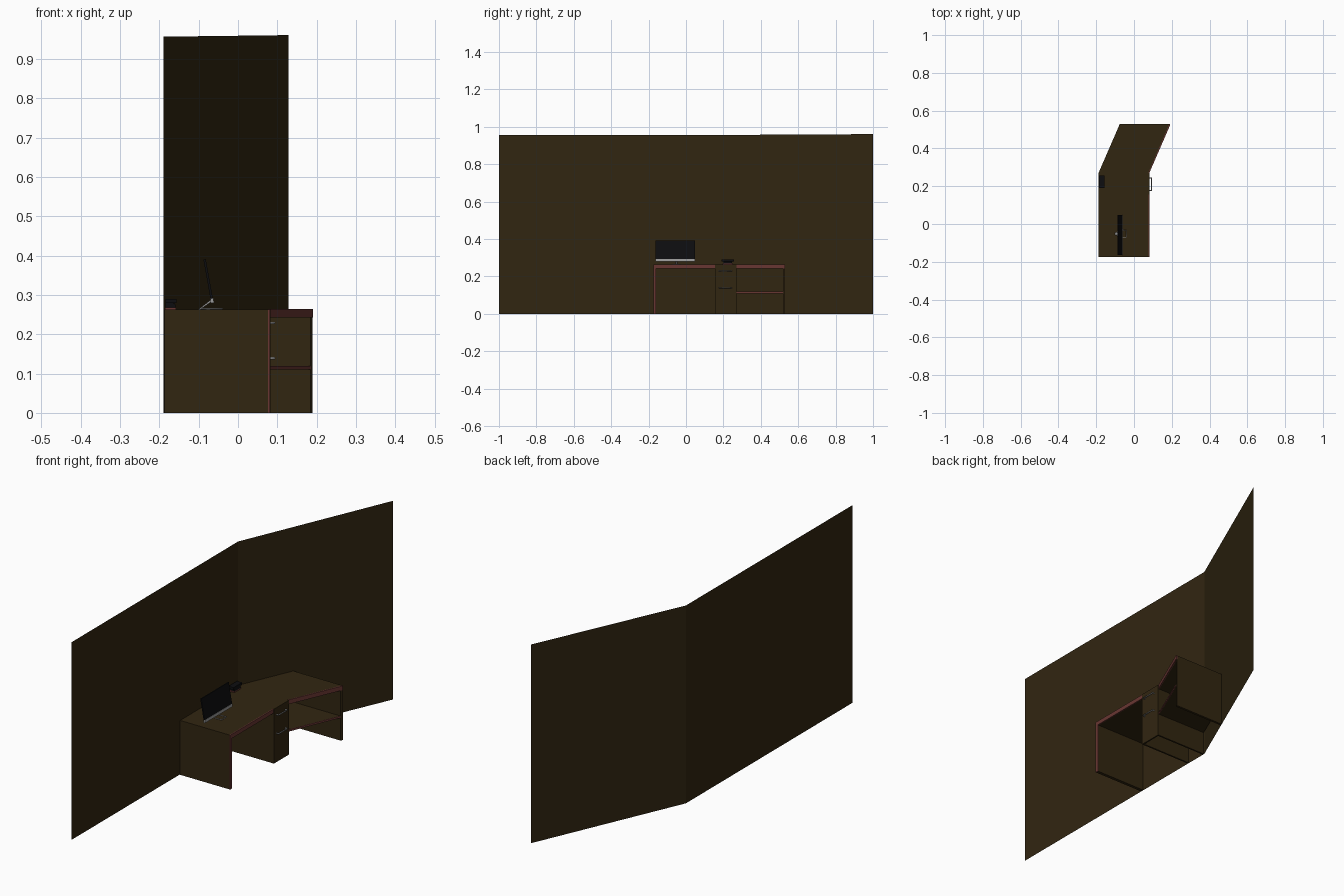
import bpy, bmesh
from mathutils import Vector

if "Cube" in bpy.data.objects:
    bpy.data.objects.remove(bpy.data.objects["Cube"])


def material(name, rgb):
    m = bpy.data.materials.new(name)
    m.diffuse_color = (*rgb, 1)
    m.use_nodes = True
    m.node_tree.nodes["Principled BSDF"].inputs["Base Color"].default_value = m.diffuse_color
    return m


BROWN = material("dark brown wood", (0.031, 0.019, 0.0055))
RED = material("red brown edging", (0.140, 0.037, 0.032))
BLACK = material("near black plastic", (0.004, 0.0042, 0.005))
GREY = material("grey metal", (0.33, 0.33, 0.33))


def finish(name, bm, mat):
    bmesh.ops.recalc_face_normals(bm, faces=bm.faces)
    me = bpy.data.meshes.new(name)
    bm.to_mesh(me)
    bm.free()
    me.materials.append(mat)
    ob = bpy.data.objects.new(name, me)
    bpy.context.collection.objects.link(ob)
    return ob


def extrude(name, pts, vec, mat):
    """Extrude a closed 3D outline along a vector."""
    bm = bmesh.new()
    f = bm.faces.new([bm.verts.new(p) for p in pts])
    r = bmesh.ops.extrude_face_region(bm, geom=[f])
    verts = [v for v in r["geom"] if isinstance(v, bmesh.types.BMVert)]
    bmesh.ops.translate(bm, vec=Vector(vec), verts=verts)
    return finish(name, bm, mat)


def slab(name, pts, z0, z1, mat):
    return extrude(name, [(x, y, z0) for x, y in pts], (0, 0, z1 - z0), mat)


def box(name, x0, x1, y0, y1, z0, z1, mat):
    return slab(name, [(x0, y0), (x1, y0), (x1, y1), (x0, y1)], z0, z1, mat)


def side_profile(name, xz, y0, y1, mat):
    return extrude(name, [(x, y0, z) for x, z in xz], (0, y1 - y0, 0), mat)


def wire(name, pts, r, mat, cyclic=False):
    cu = bpy.data.curves.new(name, 'CURVE')
    cu.dimensions = '3D'
    cu.bevel_depth = r
    cu.bevel_resolution = 1
    cu.use_fill_caps = True
    s = cu.splines.new('POLY')
    s.points.add(len(pts) - 1)
    for p, c in zip(s.points, pts):
        p.co = (*c, 1)
    s.use_cyclic_u = cyclic
    cu.materials.append(mat)
    ob = bpy.data.objects.new(name, cu)
    bpy.context.collection.objects.link(ob)


# two thin walls meeting at a wide corner
bm = bmesh.new()
line = [(-0.19, -1, 0.956), (-0.19, 0.272, 0.957), (0.129, 1, 0.961)]
low = [bm.verts.new((x, y, 0)) for x, y, h in line]
top = [bm.verts.new(p) for p in line]
for i in range(2):
    bm.faces.new((low[i], low[i + 1], top[i + 1], top[i]))
finish("wall", bm, BROWN)

# bent desk top
TOP, UNDER = 0.263, 0.243
slab("desk_top", [(-0.187, -0.175), (0.076, -0.175), (0.076, 0.27), (0.187, 0.53),
                  (-0.075, 0.53), (-0.187, 0.272)], UNDER, TOP, BROWN)

# red edging along the front of the desk top
box("front_edging", 0.076, 0.081, -0.175, 0.155, UNDER, TOP, RED)
slab("angled_edging", [(0.076, 0.27), (0.081, 0.27), (0.191, 0.523), (0.191, 0.53), (0.187, 0.53)],
     UNDER, TOP + 0.001, RED)

# end panels
box("left_end_panel", -0.187, 0.076, -0.175, -0.16, 0, UNDER, BROWN)
box("left_end_edging", 0.076, 0.081, -0.175, -0.16, 0, UNDER, RED)
slab("right_end_panel", [(-0.08, 0.519), (0.185, 0.519), (0.19, 0.53), (-0.075, 0.53)],
     0, UNDER, BROWN)

# drawer cabinet, open underneath
for name, y0 in (("left", 0.156), ("right", 0.262)):
    box("cabinet_%s_side" % name, -0.187, 0.076, y0, y0 + 0.008, 0, UNDER, BROWN)
box("drawer_front", 0.076, 0.083, 0.156, 0.27, 0, TOP, BROWN)

# drawer handles
for i, z in enumerate((0.229, 0.139)):
    wire("drawer_handle_%d" % (i + 1),
         [(0.082, 0.177, z), (0.093, 0.177, z), (0.093, 0.243, z), (0.082, 0.243, z)],
         0.003, GREY)

# shelf under the angled part
slab("shelf", [(0.076, 0.27), (0.182, 0.519), (-0.08, 0.519), (-0.186, 0.272)],
     0.11, 0.119, BROWN)
slab("shelf_edging", [(0.076, 0.27), (0.08, 0.27), (0.186, 0.519), (0.182, 0.519)],
     0.11, 0.119, RED)

# tilted monitor
side_profile("monitor_screen", [(-0.070, 0.29), (-0.064, 0.291), (-0.082, 0.391), (-0.088, 0.39)],
             -0.163, 0.047, BLACK)
side_profile("monitor_lower_bezel",
             [(-0.069, 0.279), (-0.061, 0.280), (-0.063, 0.293), (-0.071, 0.292)],
             -0.163, 0.047, GREY)

# wire monitor stand
wire("monitor_stand_base", [(-0.04, -0.07, 0.265), (-0.04, -0.032, 0.265), (-0.08, -0.032, 0.265),
                            (-0.097, -0.051, 0.265), (-0.08, -0.07, 0.265)], 0.002, GREY, True)
side_profile("monitor_stand_arm",
             [(-0.101, 0.263), (-0.096, 0.263), (-0.065, 0.285), (-0.069, 0.288)],
             -0.057, -0.045, GREY)

# desk phone
box("phone_base", -0.186, -0.158, 0.196, 0.25, TOP, 0.268, RED)
side_profile("phone_body", [(-0.185, 0.268), (-0.158, 0.268), (-0.160, 0.278), (-0.185, 0.283)],
             0.2, 0.246, BLACK)
box("phone_handset", -0.184, -0.157, 0.19, 0.256, 0.279, 0.29, BLACK)
